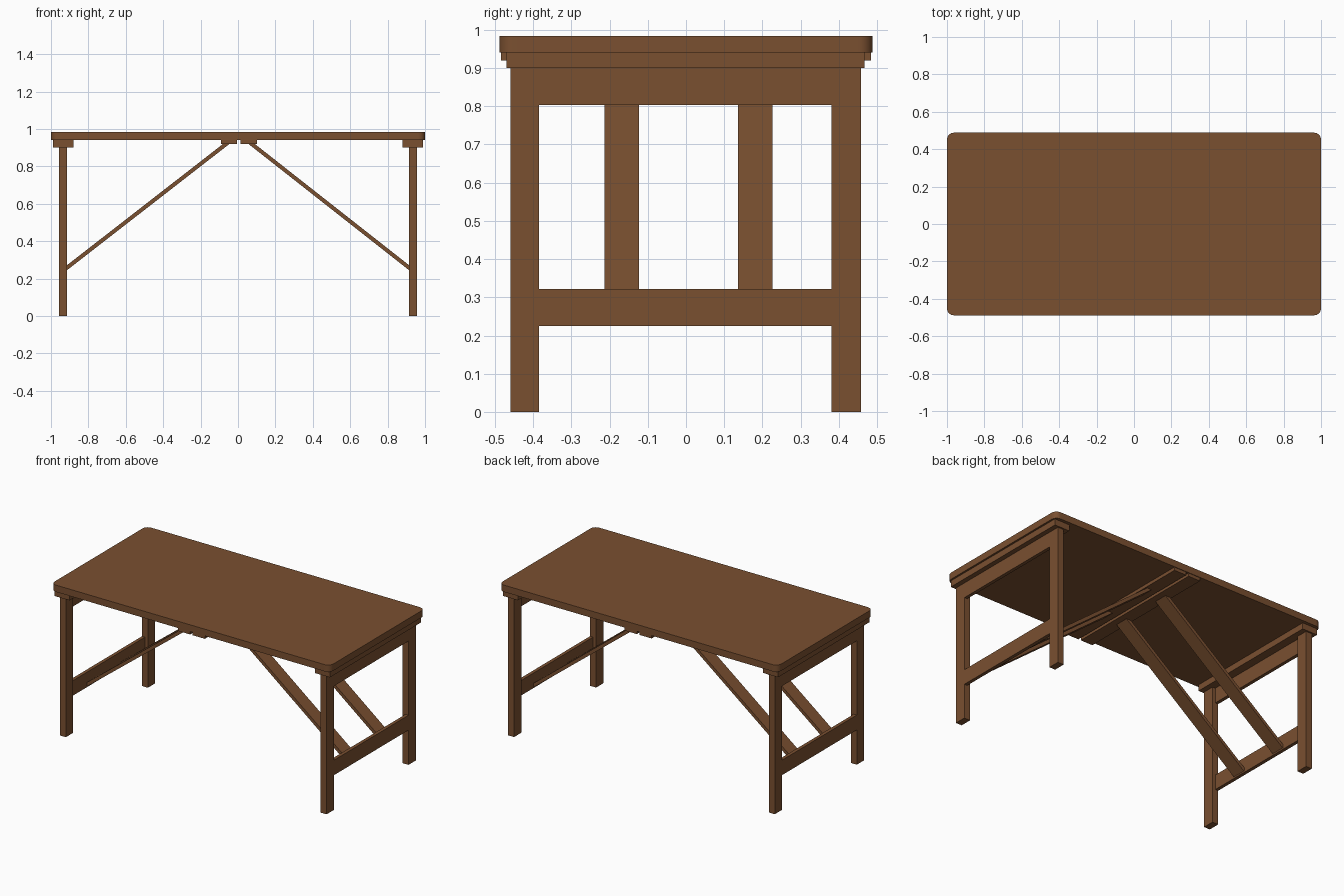
import bpy, bmesh, math
from mathutils import Vector

if "Cube" in bpy.data.objects:
    bpy.data.objects.remove(bpy.data.objects["Cube"])

wood = bpy.data.materials.new("brown_wood")
wood.diffuse_color = (0.195, 0.08, 0.03, 1)
wood.use_nodes = True
wood.node_tree.nodes["Principled BSDF"].inputs["Base Color"].default_value = wood.diffuse_color


def box(name, x, y, z):
    """Box from (min, max) ranges on each axis."""
    bpy.ops.mesh.primitive_cube_add(size=1, location=[sum(r) / 2 for r in (x, y, z)])
    ob = bpy.context.object
    ob.name = name
    ob.scale = [abs(r[1] - r[0]) for r in (x, y, z)]
    bpy.ops.object.transform_apply(location=False, rotation=False, scale=True)
    ob.data.materials.append(wood)
    return ob


def brace(name, start, end, y, width, thick):
    """Flat board running between two (x, z) points at a given y."""
    a, b = Vector((start[0], y, start[1])), Vector((end[0], y, end[1]))
    d = b - a
    ob = box(name, (-d.length / 2, d.length / 2), (-width / 2, width / 2), (-thick / 2, thick / 2))
    ob.location = (a + b) / 2
    ob.rotation_euler = (0, -math.atan2(d.z, d.x), 0)
    return ob


# Table top with rounded vertical corners
top = box("table_top", (-1, 1), (-0.488, 0.488), (0.94, 0.984))
bm = bmesh.new()
bm.from_mesh(top.data)
corners = [e for e in bm.edges if abs(e.verts[0].co.z - e.verts[1].co.z) > 0.01]
bmesh.ops.bevel(bm, geom=corners, offset=0.037, segments=8, profile=0.5, affect='EDGES')
bm.to_mesh(top.data)
bm.free()
bpy.ops.object.select_all(action='DESELECT')
top.select_set(True)
bpy.context.view_layer.objects.active = top
bpy.ops.object.shade_smooth_by_angle(angle=math.radians(30))

for side, s in (("left", -1), ("right", 1)):
    def xr(a, b):
        return tuple(sorted((s * a, s * b)))

    # Battens under the top: one over the legs, one near the middle
    box(side + "_end_batten", xr(0.88, 0.988), (-0.469, 0.467), (0.90, 0.94))
    mid = (-0.092, -0.005) if s < 0 else (0.014, 0.101)
    box(side + "_middle_batten", mid, (-0.484, 0.484), (0.919, 0.94))

    # Leg frame: two legs joined by rails set flush with the outside
    box(side + "_front_leg", xr(0.914, 0.957), (-0.459, -0.384), (0, 0.90))
    box(side + "_back_leg", xr(0.914, 0.957), (0.381, 0.457), (0, 0.90))
    box(side + "_upper_rail", xr(0.935, 0.957), (-0.384, 0.381), (0.803, 0.90))
    box(side + "_lower_rail", xr(0.935, 0.957), (-0.384, 0.381), (0.225, 0.322))

    # Diagonal braces from the lower rail to the middle batten
    head = -0.05 if s < 0 else 0.06
    for label, y in (("front", -0.168), ("back", 0.181)):
        brace(side + "_" + label + "_brace", (s * 0.938, 0.24), (head, 0.93), y, 0.09, 0.021)
